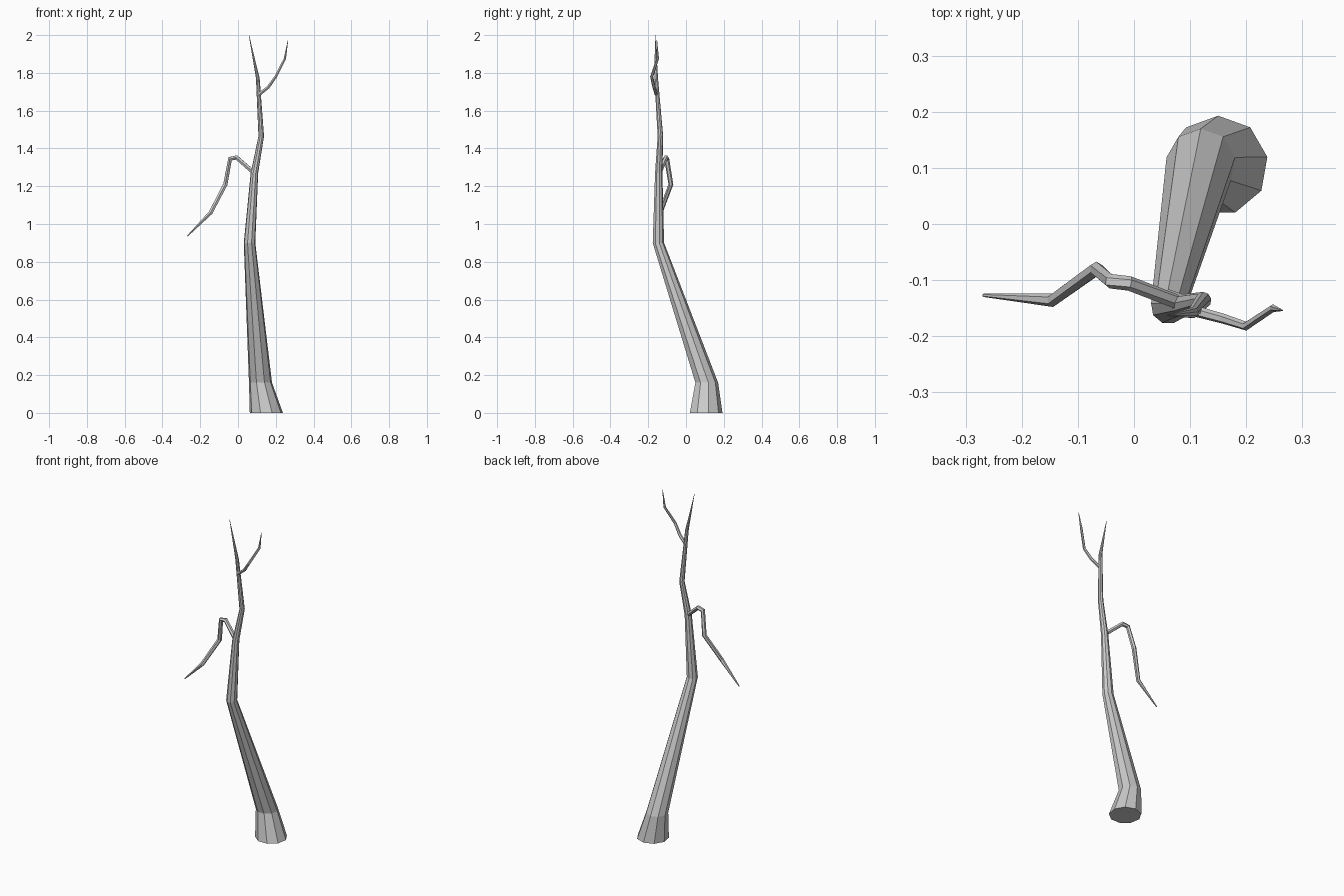
import bpy, bmesh
from math import cos, sin, tau, pi
from mathutils import Vector

if "Cube" in bpy.data.objects:
    bpy.data.objects.remove(bpy.data.objects["Cube"])


def limb(name, path, sides, level=False):
    """Flat-faced tapering tube through (x, y, z, radius) points."""
    bm = bmesh.new()
    pts = [Vector(p[:3]) for p in path]
    rings = []
    for i, p in enumerate(pts):
        a, b = pts[max(i - 1, 0)], pts[min(i + 1, len(pts) - 1)]
        t = (p - a).normalized() + (b - p).normalized()
        axis = Vector((0, 0, 1)) if level else t.normalized()
        # the y axis projected onto the ring keeps the rings untwisted
        v = Vector((0, 1, 0))
        v = (v - axis * v.dot(axis)).normalized()
        u = v.cross(axis)
        r = path[i][3]
        rings.append([bm.verts.new(p + r * (u * cos(pi / 2 + tau * k / sides)
                                            + v * sin(pi / 2 + tau * k / sides)))
                      for k in range(sides)])
    for lo, hi in zip(rings, rings[1:]):
        for k in range(sides):
            n = (k + 1) % sides
            bm.faces.new((lo[k], lo[n], hi[n], hi[k]))
    bm.faces.new(rings[0][::-1])
    bm.faces.new(rings[-1])
    bmesh.ops.recalc_face_normals(bm, faces=bm.faces)
    mesh = bpy.data.meshes.new(name)
    bm.to_mesh(mesh)
    bm.free()
    bpy.context.collection.objects.link(bpy.data.objects.new(name, mesh))


# Leaning trunk with a flared foot
limb("trunk", [(0.15, 0.104, 0, 0.089), (0.119, 0.108, 0.16, 0.062),
               (0.061, -0.147, 0.9, 0.031), (0.087, -0.145, 1.27, 0.020),
               (0.123, -0.136, 1.465, 0.015), (0.105, -0.158, 1.77, 0.010),
               (0.058, -0.163, 2.0, 0.001)], 9, level=True)

# Drooping left branch
limb("drooping_branch", [(0.075, -0.138, 1.28, 0.013), (-0.008, -0.106, 1.352, 0.013),
                         (-0.042, -0.102, 1.345, 0.013), (-0.067, -0.08, 1.21, 0.013),
                         (-0.145, -0.136, 1.06, 0.012), (-0.268, -0.127, 0.936, 0.003)], 6)

# Upper right twig
limb("upper_twig", [(0.108, -0.155, 1.683, 0.010), (0.16, -0.169, 1.724, 0.009),
                    (0.2, -0.182, 1.78, 0.008), (0.248, -0.15, 1.875, 0.007),
                    (0.265, -0.154, 1.975, 0.001)], 6)
